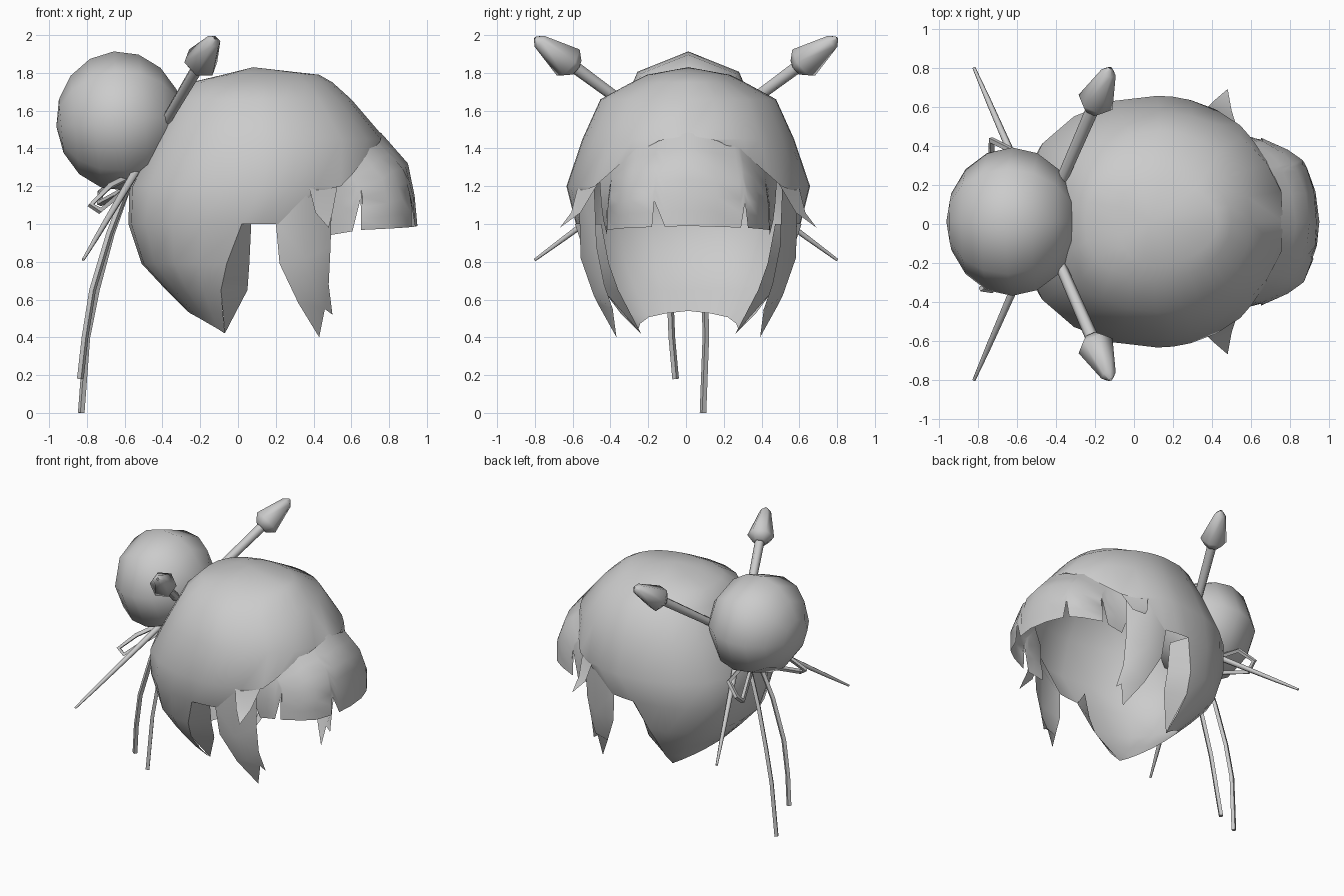
import bpy, bmesh, math
from mathutils import Vector

if "Cube" in bpy.data.objects:
    bpy.data.objects.remove(bpy.data.objects["Cube"])

grey = bpy.data.materials.new("hair_grey")
grey.diffuse_color = (0.6, 0.6, 0.6, 1)
grey.use_nodes = True
grey.node_tree.nodes["Principled BSDF"].inputs["Base Color"].default_value = grey.diffuse_color


def finish(obj, angle=60):
    obj.data.materials.append(grey)
    bpy.ops.object.select_all(action='DESELECT')
    obj.select_set(True)
    bpy.context.view_layer.objects.active = obj
    bpy.ops.object.shade_smooth_by_angle(angle=math.radians(angle))
    return obj


def grid(name, columns, skip=lambda i, j: False, angle=60, outward=None):
    """Sheet through equal-length columns of points."""
    bm = bmesh.new()
    vs = [[bm.verts.new(p) for p in col] for col in columns]
    for i in range(len(vs) - 1):
        for j in range(len(vs[0]) - 1):
            if not skip(i, j):
                bm.faces.new((vs[i][j], vs[i + 1][j], vs[i + 1][j + 1], vs[i][j + 1]))
    bmesh.ops.remove_doubles(bm, verts=bm.verts, dist=0.0005)
    bmesh.ops.delete(bm, geom=[v for v in bm.verts if not v.link_faces], context='VERTS')
    bmesh.ops.recalc_face_normals(bm, faces=bm.faces)
    c = Vector(outward or (0.1, 0, 1.1))
    if sum(f.normal.dot(f.calc_center_median() - c) * f.calc_area() for f in bm.faces) < 0:
        bmesh.ops.reverse_faces(bm, faces=bm.faces)
    me = bpy.data.meshes.new(name)
    bm.to_mesh(me)
    bm.free()
    obj = bpy.data.objects.new(name, me)
    bpy.context.collection.objects.link(obj)
    return finish(obj, angle)


def lerp_table(table, x):
    """Linear lookup in rows sorted by their first value."""
    for a, b in zip(table, table[1:]):
        if x <= b[0]:
            t = (x - a[0]) / (b[0] - a[0])
            return [p + (q - p) * t for p, q in zip(a[1:], b[1:])]
    return list(table[-1][1:])


# Main hair cap: height, centre x, back x, front x, half width
SECTIONS = [(0.42, -0.07, -0.16, 0.0, 0.25), (0.53, -0.08, -0.26, 0.0, 0.36),
            (0.65, -0.09, -0.38, 0.1, 0.45), (0.79, -0.06, -0.51, 0.4, 0.53),
            (1.0, 0.02, -0.58, 0.77, 0.595), (1.2, 0.12, -0.575, 0.78, 0.645),
            (1.45, 0.13, -0.45, 0.78, 0.56), (1.66, 0.12, -0.335, 0.60, 0.465),
            (1.75, 0.1, -0.25, 0.50, 0.30), (1.79, 0.1, -0.08, 0.43, 0.22),
            (1.83, 0.08, 0.08, 0.08, 0.0)]
# Hem height by angle from the back
HEM = [(0, 0.54), (30, 0.51), (60, 0.46), (90, 0.42), (90.1, 0.98), (105, 0.97),
       (117, 1.17), (130, 1.20), (137, 1.26), (148, 1.36), (164, 1.44), (180, 1.47)]


def cap_point(angle, z):
    cx, xb, xf, hw = lerp_table(SECTIONS, z)
    a = math.radians(abs(angle))
    back = abs(angle) <= 90
    r = (cx - xb) if back else (xf - cx)
    # The back is a little squarer than the front
    y = hw * max(0, math.sin(a)) ** (0.75 if back else 1) * (1 if angle >= 0 else -1)
    return (cx - r * math.cos(a), y + 0.012, z)


half = [0, 13, 32, 52, 71, 90, 97, 105, 117, 130, 137, 148, 164, 180]
angles = [-a for a in half[:0:-1]] + half
levels = [s[0] for s in SECTIONS[::-1]]
cap_cols = [[cap_point(a, max(z, lerp_table(HEM, abs(a))[0])) for z in levels] for a in angles]
grid("hair_cap", cap_cols,
     lambda i, j: max(abs(angles[i]), abs(angles[i + 1])) > 90 and levels[j] < 1.01)

# Fringe: centre, corner and side columns, top (tucked under the cap) to bottom
FRINGE = [[(0.755, 0, 1.485), (0.90, 0, 1.32), (0.935, 0, 1.15), (0.95, 0, 0.99)],
          [(0.68, 0.27, 1.42), (0.82, 0.29, 1.28), (0.87, 0.31, 1.13), (0.87, 0.31, 0.98)],
          [(0.58, 0.39, 1.31), (0.67, 0.41, 1.20), (0.67, 0.425, 1.09), (0.66, 0.43, 0.97)],
          [(0.46, 0.47, 1.24), (0.47, 0.46, 1.1), (0.46, 0.45, 1.02), (0.48, 0.43, 0.94)]]


def fringe_point(u, v):
    s, u = (-1 if u < 0 else 1), abs(u)
    i, j = min(int(u), 2), min(int(v * 3), 2)
    fu, fv = u - i, v * 3 - j
    a, b = (Vector(FRINGE[k][j]).lerp(Vector(FRINGE[k][j + 1]), fv) for k in (i, i + 1))
    p = a.lerp(b, fu)
    # Bulge between columns so the front stays round
    p.x += 0.08 * fu * (1 - fu) * (i < 2)
    p.y = p.y * s + 0.012
    return p


# Position across and length; short ones are cuts in the fringe
strands = [(-3, 1), (-2.6, 1), (-2.3, 1), (-2.1, 0.5), (-2.05, 1), (-1.5, 1), (-1, 1), (-0.62, 1),
           (-0.58, 0.7), (-0.4, 1), (0, 1), (0.5, 1), (0.9, 1), (0.97, 0.7), (1.05, 1),
           (1.5, 1), (2.05, 1), (2.1, 0.5), (2.3, 1), (2.6, 1), (3, 1)]
grid("fringe", [[fringe_point(u, v * w / 6) for v in range(7)] for u, w in strands])

# Side pieces: each is a sheet given for +y and repeated on -y
SIDES = {
    "side_lock": [[(0.20, 0.575, 1.01), (0.22, 0.55, 0.79), (0.32, 0.48, 0.58), (0.43, 0.38, 0.40)],
                  [(0.36, 0.58, 1.22), (0.36, 0.57, 0.82), (0.41, 0.50, 0.62), (0.46, 0.40, 0.55)],
                  [(0.50, 0.50, 1.25), (0.49, 0.485, 0.88), (0.48, 0.445, 0.68), (0.50, 0.39, 0.52)]],
    "side_spike": [[(0.37, 0.58, 1.22), (0.41, 0.62, 1.06), (0.48, 0.68, 0.98)],
                   [(0.53, 0.475, 1.22), (0.50, 0.57, 1.06), (0.48, 0.68, 0.98)]],
    "inner_fold": [[(0.02, 0.60, 1.0), (-0.06, 0.53, 0.79), (-0.09, 0.45, 0.65), (-0.07, 0.25, 0.42)],
                   [(0.07, 0.46, 1.0), (0.06, 0.42, 0.79), (0.05, 0.37, 0.65), (-0.07, 0.25, 0.42)]],
}
for name, cols in SIDES.items():
    for s, side in ((1, "left"), (-1, "right")):
        grid(f"{name}_{side}", [[(x, y * s + 0.012, z) for x, y, z in c] for c in cols],
             outward=(0.3, 0, 1.1) if name != "inner_fold" else (-0.2, 0, 1.1))

# Bun, its poles pointing forward and back
bpy.ops.mesh.primitive_uv_sphere_add(segments=8, ring_count=8, radius=1,
                                     location=(-0.625, 0.012, 1.545), rotation=(0, math.radians(85), 0))
bun = bpy.context.object
bun.name = "hair_bun"
bun.scale = (0.37, 0.38, 0.338)
finish(bun)

# Crossed hairpins: a tapering stick with a spear-shaped head
PIN = [(0, 0.008), (0.1, 0.014), (0.5, 0.026), (0.865, 0.034), (0.866, 0.05),
       (0.89, 0.095), (0.985, 0.04), (1, 0.008)]
for s, side in ((1, "left"), (-1, "right")):
    a, b = Vector((-0.82, -0.80 * s, 0.81)), Vector((-0.12, 0.80 * s, 1.985))
    d = (b - a).normalized()
    e = d.cross(Vector((0, 0, 1))).normalized()
    f = d.cross(e)
    cols = [[a.lerp(b, t) + (e * math.cos(k * math.pi / 3) + f * math.sin(k * math.pi / 3)) * r
             for t, r in PIN] for k in range(7)]
    grid("hairpin_" + side, cols, angle=65, outward=a.lerp(b, 0.5))

# Ribbon tails and bow loops
RIBBONS = {
    "ribbon_tail_left": [(-0.56, 0.05, 1.26), (-0.67, 0.08, 0.95), (-0.75, 0.10, 0.65),
                         (-0.80, 0.105, 0.4), (-0.83, 0.09, 0.0)],
    "ribbon_tail_right": [(-0.56, -0.05, 1.26), (-0.68, -0.08, 0.95), (-0.77, -0.085, 0.65),
                          (-0.81, -0.075, 0.4), (-0.835, -0.055, 0.18)],
    "bow_loop_left": [(-0.56, 0.05, 1.26), (-0.63, 0.38, 1.24), (-0.73, 0.43, 1.17),
                      (-0.73, 0.36, 1.11), (-0.60, 0.08, 1.18)],
    "bow_loop_right": [(-0.56, -0.05, 1.26), (-0.68, -0.26, 1.20), (-0.78, -0.33, 1.10),
                       (-0.73, -0.34, 1.07), (-0.60, -0.08, 1.18)],
}
for name, pts in RIBBONS.items():
    cu = bpy.data.curves.new(name, 'CURVE')
    cu.dimensions = '3D'
    cu.bevel_depth, cu.bevel_resolution, cu.use_fill_caps = 0.018, 0, True
    sp = cu.splines.new('POLY')
    sp.points.add(len(pts) - 1)
    for p, q in zip(sp.points, pts):
        p.co = (*q, 1)
    obj = bpy.data.objects.new(name, cu)
    bpy.context.collection.objects.link(obj)
    bpy.ops.object.select_all(action='DESELECT')
    obj.select_set(True)
    bpy.context.view_layer.objects.active = obj
    bpy.ops.object.convert(target='MESH')
    finish(bpy.context.object, 40)
